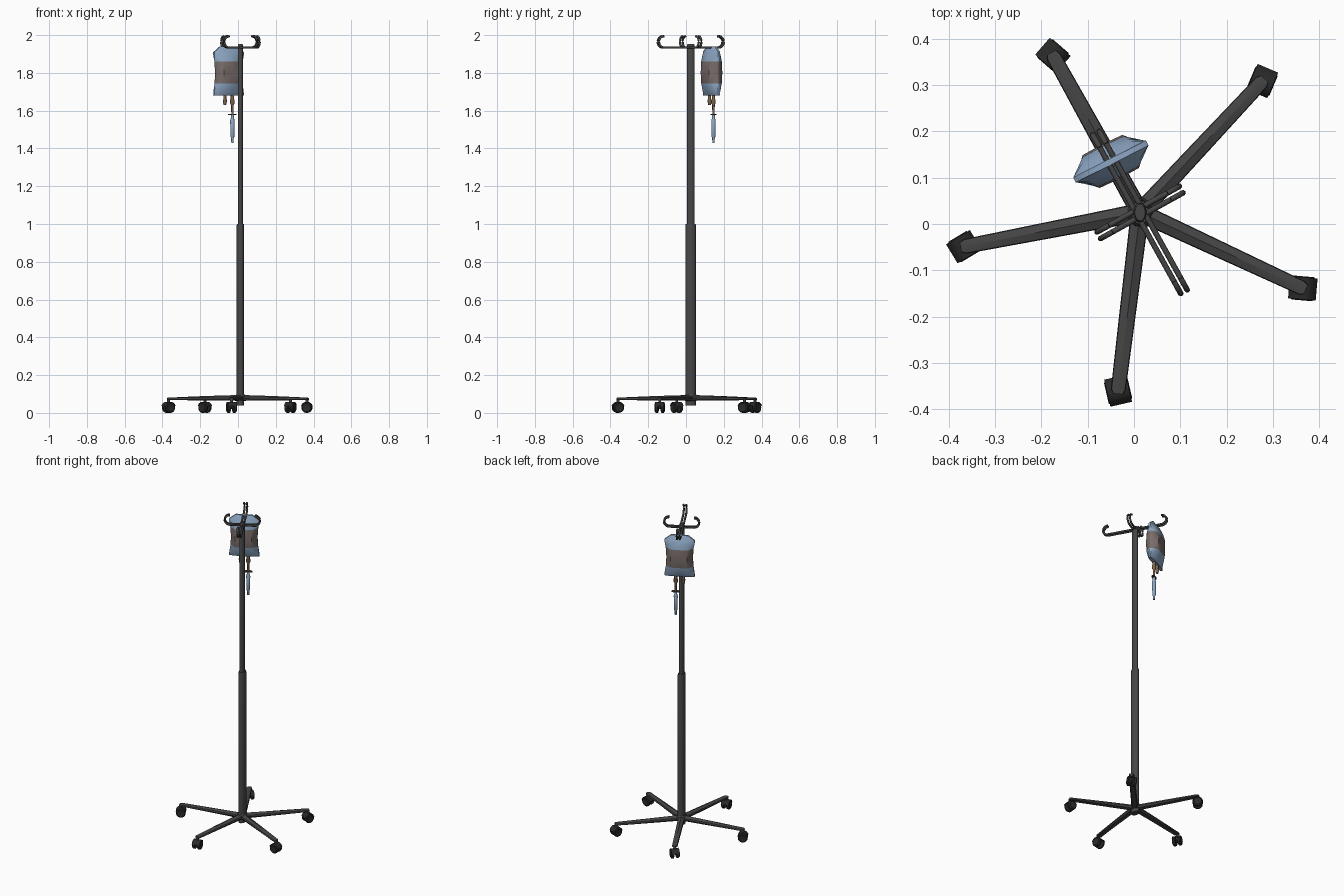
import bpy, bmesh, math
from mathutils import Vector, Matrix

if "Cube" in bpy.data.objects:
    bpy.data.objects.remove(bpy.data.objects["Cube"])

CX, CY = 0.013, 0.025          # pole axis


def mat(name, r, g, b):
    m = bpy.data.materials.new(name)
    m.diffuse_color = (r, g, b, 1)
    m.use_nodes = True
    m.node_tree.nodes["Principled BSDF"].inputs["Base Color"].default_value = m.diffuse_color
    return m


METAL = mat("dark_grey_metal", 0.06, 0.06, 0.06)
BLACK = mat("black_rubber", 0.022, 0.022, 0.022)
BLUE = mat("clear_blue", 0.27, 0.39, 0.56)
LABEL = mat("grey_brown_band", 0.19, 0.155, 0.145)
BROWN = mat("brown_port", 0.22, 0.14, 0.08)


def loft(name, rings, mats, smooth=40):
    """Skin a list of equal-length point rings and cap the ends."""
    bm = bmesh.new()
    vs = [[bm.verts.new(p) for p in r] for r in rings]
    n = len(vs[0])
    for a, b in zip(vs, vs[1:]):
        for i in range(n):
            j = (i + 1) % n
            bm.faces.new((a[i], a[j], b[j], b[i]))
    bm.faces.new(vs[0][::-1])
    bm.faces.new(vs[-1])
    bmesh.ops.recalc_face_normals(bm, faces=bm.faces)
    me = bpy.data.meshes.new(name)
    bm.to_mesh(me)
    bm.free()
    ob = bpy.data.objects.new(name, me)
    bpy.context.collection.objects.link(ob)
    for m in mats:
        me.materials.append(m)
    if smooth:
        bpy.ops.object.select_all(action='DESELECT')
        ob.select_set(True)
        bpy.context.view_layer.objects.active = ob
        bpy.ops.object.shade_smooth_by_angle(angle=math.radians(smooth))
    return ob


def ring(rx, ry, z, n=16):
    return [Vector((rx * math.cos(2 * math.pi * i / n), ry * math.sin(2 * math.pi * i / n), z))
            for i in range(n)]


def turned(name, x, y, profile, m, n=16):
    """Upright elliptical turning, profile = (rx, ry, z)."""
    o = Vector((x, y, 0))
    return loft(name, [[p + o for p in ring(a, b, z, n)] for a, b, z in profile], [m])


def tube(name, pts, r, m, n=8):
    rings = []
    for i, p in enumerate(pts):
        d = (pts[min(i + 1, len(pts) - 1)] - pts[max(i - 1, 0)]).normalized()
        side = d.cross(Vector((0, 0, 1)))
        side = side.normalized() if side.length > 1e-3 else prev
        prev = side
        up = side.cross(d)
        rings.append([p + side * v.x + up * v.y for v in ring(r, r, 0, n)])
    return loft(name, rings, [m], 50)


# Telescopic pole
turned("lower_pole", CX, CY, [(.020, .028, .04), (.020, .028, .992), (.018, .026, 1.0)], METAL)
turned("upper_pole", CX, CY, [(.014, .021, .95), (.014, .021, 1.945), (.011, .018, 1.952)], METAL)
turned("base_hub", CX, CY, [(.024, .030, .062), (.027, .032, .07), (.027, .032, .09),
                            (.022, .029, .098)], METAL)

# Five legs with twin-wheel casters
for k in range(5):
    ang = math.radians(47 + 72 * k)
    M = Matrix.Translation((CX, CY, 0)) @ Matrix.Rotation(ang, 4, 'Z')
    rings = []
    for x, w, z0, z1 in [(0, .020, .064, .095), (.2, .018, .066, .089), (.385, .016, .068, .081),
                         (.395, .011, .069, .080)]:
        zm = (z0 + z1) / 2
        sec = [(-w, zm - .004), (-w * .7, z0), (w * .7, z0), (w, zm - .004),
               (w * .9, zm + .005), (0, z1), (-w * .9, zm + .005)]
        rings.append([M @ Vector((x, y, z)) for y, z in sec])
    loft("leg", rings, [METAL], 25)
    C = M @ Matrix.Translation((.388, 0, 0)) @ Matrix.Rotation(math.radians(20), 4, 'Z')
    stem = [[C @ p for p in ring(.008, .008, z, 10)] for z in (.035, .074)]
    loft("caster_stem", stem, [METAL])
    R = C @ Matrix.Translation((0, 0, .028)) @ Matrix.Rotation(math.pi / 2, 4, 'X')
    for s in (-1, 1):
        prof = [(.020, .006), (.028, .009), (.028, .021), (.022, .026), (.010, .024)]
        loft("caster_wheel", [[R @ p for p in ring(r, r, s * h, 20)] for r, h in prof], [BLACK])
    loft("caster_axle", [[R @ p for p in ring(.007, .007, h, 10)] for h in (-.012, .012)], [BLACK])
    # curved hood over the wheels
    arc = [math.radians(a) for a in range(15, 166, 30)]
    outline = [(.031 * math.cos(a), .028 + .031 * math.sin(a)) for a in arc]
    outline += [(.0285 * math.cos(a), .028 + .0285 * math.sin(a)) for a in reversed(arc)]
    loft("caster_hood", [[C @ Vector((x, y, z)) for x, z in outline] for y in (-.024, .024)], [BLACK])

# Four double-wire hooks: two long, two short
for deg, reach in ((119, .202), (-61, .202), (29, .108), (209, .108)):
    M = Matrix.Translation((CX, CY, 0)) @ Matrix.Rotation(math.radians(deg), 4, 'Z')
    c, r = reach - .036, .030
    path = [(0, 1.934), (c * .5, 1.934)]
    path += [(c + r * math.cos(math.radians(a)), 1.964 + r * math.sin(math.radians(a)))
             for a in range(-90, 91, 15)]
    for s in (-1, 1):
        tube("hook_wire", [M @ Vector((x, s * .008, z)) for x, z in path], .006, METAL)

# Fluid bag hung from the rear hook
B = Matrix.Translation((-.05, .135, 0)) @ Matrix.Rotation(math.radians(27), 4, 'Z')
rings = []
for z, w, t in [(1.68, .088, .012), (1.70, .087, .024), (1.745, .080, .036), (1.80, .077, .040),
                (1.86, .081, .036), (1.895, .088, .026), (1.91, .088, .020), (1.94, .050, .006)]:
    e = min(.006, t)
    sec = [(-w, -e), (-w * .62, -t), (0, -t * 1.04), (w * .62, -t), (w, -e),
           (w, e), (w * .62, t), (0, t * 1.04), (-w * .62, t), (-w, e)]
    rings.append([B @ Vector((x, y, z)) for x, y in sec])
bag = loft("fluid_bag", rings, [BLUE, LABEL], 45)
for f in bag.data.polygons:                      # label band by height
    f.material_index = int(1.745 < f.center.z < 1.86)

# Ports, drip chamber
p = B @ Vector((-.022, 0, 0))
turned("short_port", p.x, p.y, [(.008, .008, 1.69), (.008, .008, 1.66), (.011, .011, 1.658),
                                (.010, .010, 1.645), (.007, .007, 1.63)], BROWN, 12)
p = B @ Vector((.023, 0, 0))
turned("long_port", p.x, p.y, [(.009, .009, 1.69), (.009, .009, 1.66), (.012, .012, 1.658),
                               (.012, .012, 1.64), (.007, .007, 1.63), (.006, .006, 1.582)], BROWN, 12)
d = B @ Vector((.023, 0, 1.579))
loft("spike_flange", [[d + Matrix.Rotation(math.radians(27), 3, 'Z') @ v
                       for v in ring(.025, .012, z, 16)] for z in (-.003, .003)], [METAL])
turned("drip_chamber", p.x, p.y, [(.006, .006, 1.43), (.007, .007, 1.455), (.010, .010, 1.462),
                                  (.012, .012, 1.55), (.009, .009, 1.556), (.008, .008, 1.577)], BLUE, 14)
